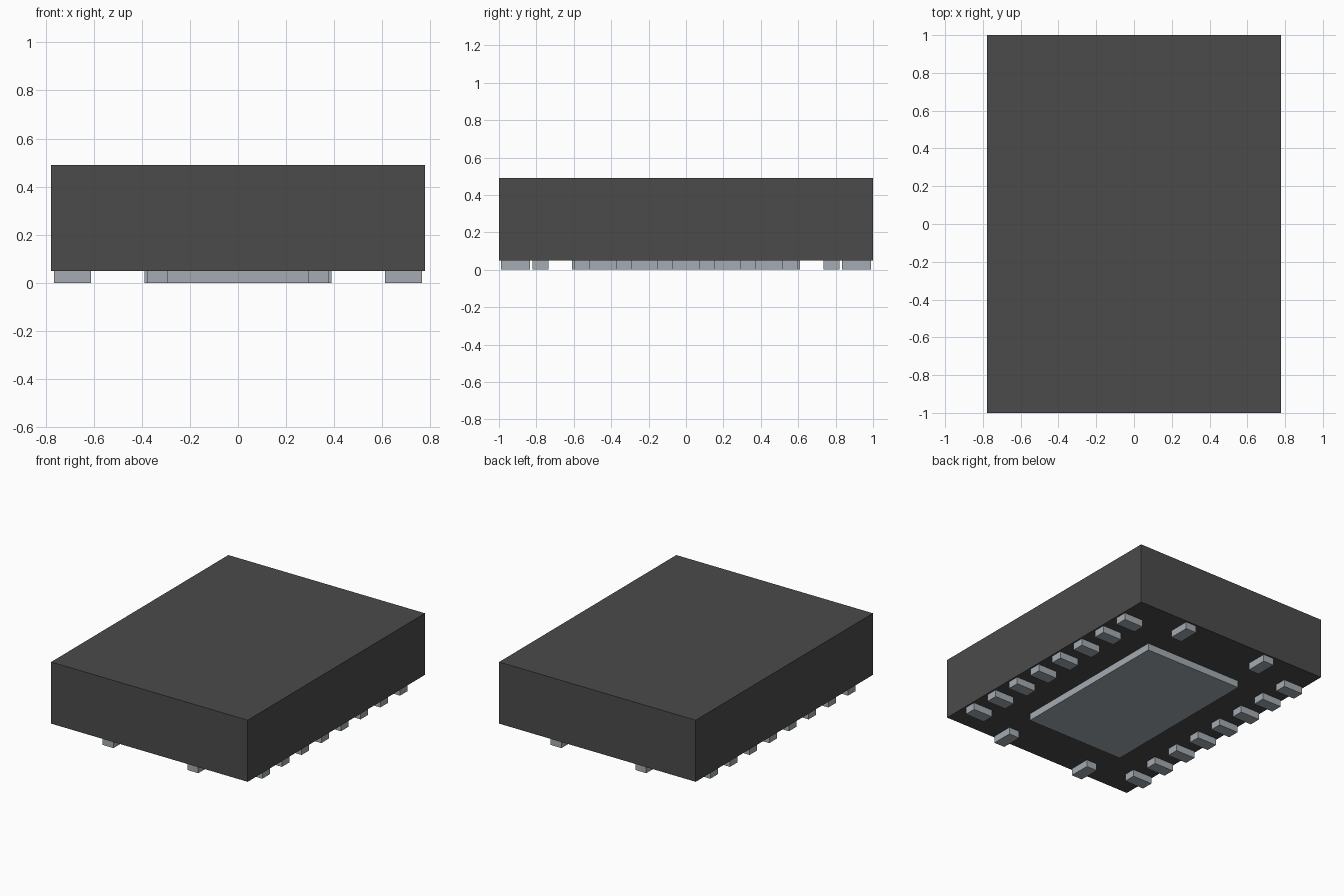
import bpy

cube = bpy.data.objects.get("Cube")
if cube:
    bpy.data.objects.remove(cube, do_unlink=True)


def material(name, rgb, metallic=0.0):
    m = bpy.data.materials.new(name)
    m.use_nodes = True
    m.diffuse_color = (*rgb, 1)
    bsdf = next(n for n in m.node_tree.nodes if n.type == 'BSDF_PRINCIPLED')
    bsdf.inputs["Base Color"].default_value = (*rgb, 1)
    return m


def box(name, x, y, z, mat):
    """Box from (min, max) ranges on each axis."""
    ranges = (x, y, z)
    bpy.ops.mesh.primitive_cube_add(size=1, location=[(a + b) / 2 for a, b in ranges])
    ob = bpy.context.object
    ob.name = name
    ob.scale = [b - a for a, b in ranges]
    bpy.ops.object.transform_apply(location=False, rotation=False, scale=True)
    ob.data.materials.append(mat)
    return ob


def pad(name, cx, cy, sx, sy):
    box(name, (cx - sx / 2, cx + sx / 2), (cy - sy / 2, cy + sy / 2), (0, STANDOFF), metal)


STANDOFF = 0.05      # underside height of the body
PITCH = 0.222        # spacing between side contacts
PAD_L, PAD_W = 0.154, 0.085

plastic = material("dark grey plastic", (0.07, 0.07, 0.07))
metal = material("pale metal", (0.37, 0.41, 0.44))

# Package body
box("body", (-0.777, 0.777), (-1, 1), (STANDOFF, 0.49), plastic)

# Large central heat pad
pad("heat_pad", 0, 0, 0.776, 1.22)

for s, side, end in ((1, "left", "back"), (-1, "right", "front")):
    # Row of eight contacts along each long side
    for i in range(8):
        pad(f"{side}_contact_{i + 1}", s * 0.689, (i - 3.5) * PITCH, PAD_L, PAD_W)
    # Two contacts at each short end
    for t, lr in ((1, "left"), (-1, "right")):
        pad(f"{end}_contact_{lr}", t * 0.335, s * 0.911, PAD_W, PAD_L)
